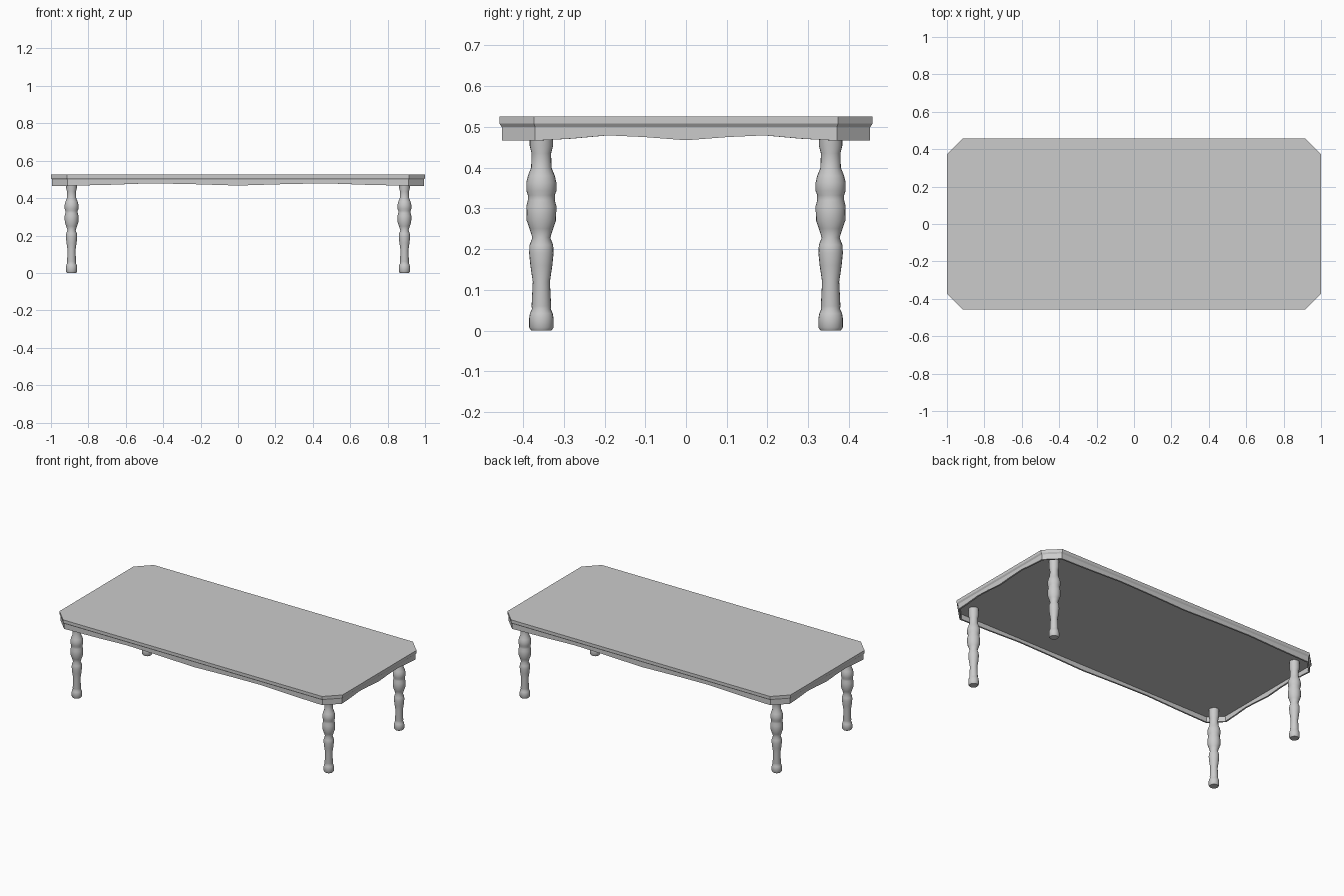
import bpy, bmesh, math

if "Cube" in bpy.data.objects:
    bpy.data.objects.remove(bpy.data.objects["Cube"])

HX, HY, CUT = 1.0, 0.458, 0.085


def outline(inset, side_t):
    """Chamfered rectangle; side_t are fractions along each side. Returns (x, y, t), t None at corners."""
    a, b, c = HX - inset, HY - inset, CUT - 0.586 * inset
    corners = [(a, -b + c), (a, b - c), (a - c, b), (-a + c, b),
               (-a, b - c), (-a, -b + c), (-a + c, -b), (a - c, -b)]
    pts = []
    for i in range(0, 8, 2):
        p, q = corners[i], corners[i + 1]
        for t in side_t:
            pts.append((p[0] + (q[0] - p[0]) * t, p[1] + (q[1] - p[1]) * t, t))
    return pts


def bridge(bm, rings, closed=False):
    n = len(rings[0])
    pairs = list(zip(rings, rings[1:]))
    if closed:
        pairs.append((rings[-1], rings[0]))
    for r, s in pairs:
        for i in range(n):
            j = (i + 1) % n
            bm.faces.new((r[i], r[j], s[j], s[i]))


def finish(bm, name, angle):
    bmesh.ops.recalc_face_normals(bm, faces=bm.faces)
    me = bpy.data.meshes.new(name)
    bm.to_mesh(me)
    bm.free()
    ob = bpy.data.objects.new(name, me)
    bpy.context.collection.objects.link(ob)
    bpy.ops.object.select_all(action='DESELECT')
    ob.select_set(True)
    bpy.context.view_layer.objects.active = ob
    bpy.ops.object.shade_smooth_by_angle(angle=math.radians(angle))
    return ob


# Table top: chamfered slab with a small undercut lip
bm = bmesh.new()
rings = [[bm.verts.new((x, y, z)) for x, y, _ in outline(d, (0, 1))]
         for d, z in ((0, 0.525), (0, 0.508), (0.006, 0.499))]
bridge(bm, rings)
bm.faces.new(rings[0])
bm.faces.new(rings[-1])
finish(bm, "table_top", 30)

# Apron: thin band under the top with a wavy lower edge
WAVE = {0: 0.466, 0.12: 0.471, 0.24: 0.479, 0.36: 0.475, 0.5: 0.467,
        0.64: 0.475, 0.76: 0.479, 0.88: 0.471, 1: 0.466}
bm = bmesh.new()
rings = []
for d, low in ((0.006, False), (0.006, True), (0.016, True), (0.016, False)):
    rings.append([bm.verts.new((x, y, WAVE[t] if low else 0.5))
                  for x, y, t in outline(d, WAVE)])
bridge(bm, rings)
finish(bm, "apron", 30)

# Turned legs: one lathe profile (radius, height) repeated at the corners
PROFILE = [(0.025, 0.0), (0.03, 0.008), (0.03, 0.03), (0.028, 0.042), (0.023, 0.053),
           (0.024, 0.06), (0.021, 0.12), (0.027, 0.16), (0.03, 0.19), (0.029, 0.21),
           (0.022, 0.228), (0.029, 0.25), (0.036, 0.27), (0.037, 0.305), (0.033, 0.32),
           (0.033, 0.332), (0.037, 0.343), (0.037, 0.363), (0.033, 0.38), (0.025, 0.4),
           (0.024, 0.435), (0.029, 0.455), (0.029, 0.5)]
SEG = 20
for sx, xn in ((-1, "left"), (1, "right")):
    for sy, yn in ((-1, "front"), (1, "back")):
        bm = bmesh.new()
        rings = [[bm.verts.new((sx * 0.89 + r * math.cos(2 * math.pi * k / SEG),
                                sy * 0.355 + r * math.sin(2 * math.pi * k / SEG), z))
                  for k in range(SEG)] for r, z in PROFILE]
        bridge(bm, rings)
        bm.faces.new(rings[0])
        bm.faces.new(rings[-1])
        finish(bm, f"{yn}_{xn}_leg", 50)
